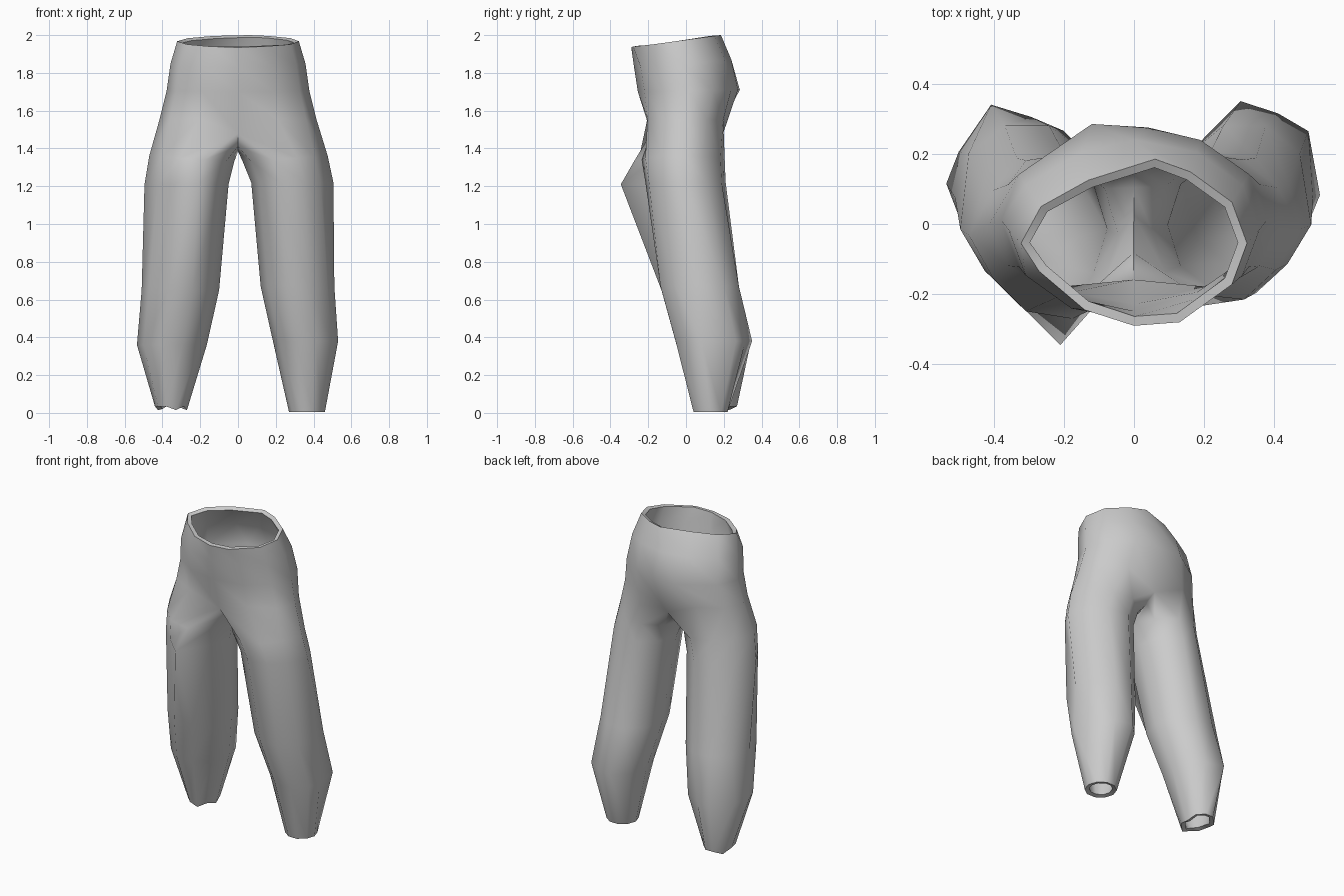
import bpy, bmesh
from math import sin, cos, pi, radians

if "Cube" in bpy.data.objects:
    bpy.data.objects.remove(bpy.data.objects["Cube"])

bm = bmesh.new()

# Hip rings: half width, front y, back y, front z, back z
HIPS = [(0.322, -0.29, 0.18, 1.935, 2.0),
        (0.357, -0.275, 0.24, 1.83, 1.87),
        (0.378, -0.255, 0.275, 1.70, 1.71),
        (0.415, -0.235, 0.228, 1.56, 1.55)]

# Leg rings: z, inner x, outer x, front y, back y
LEFT = [(1.36, -0.02, -0.47, -0.27, 0.205),
        (1.21, -0.05, -0.495, -0.24, 0.21),
        (0.65, -0.10, -0.51, -0.13, 0.28),
        (0.36, -0.165, -0.535, -0.05, 0.34),
        (0.035, -0.27, -0.44, 0.05, 0.27)]
RIGHT = [(1.36, 0.025, 0.475, -0.235, 0.205),
         (1.22, 0.07, 0.505, -0.215, 0.21),
         (0.67, 0.12, 0.51, -0.135, 0.28),
         (0.38, 0.185, 0.53, -0.055, 0.34),
         (0.005, 0.27, 0.46, 0.04, 0.22)]

# Thigh corners are drawn in so the legs flow out of the hips
PINCH = [1, 0.91, 0.85, 1, 0.87, 0.9, 1, 1, 1, 1]


def hip_ring(w, yf, yb, zf, zb):
    """Twelve points, starting at front centre and running towards +x."""
    ring = []
    for k in range(12):
        a = k * pi / 6
        t = (1 - cos(a)) / 2
        ring.append(bm.verts.new((w * sin(a), yf + (yb - yf) * t, zf + (zb - zf) * t)))
    return ring


def leg_ring(z, xi, xo, yf, yb):
    """Ten points: front, five outer, back, three inner."""
    cx, cy = (xi + xo) / 2, (yf + yb) / 2
    ring = []
    for k in range(10):
        a = radians(-72 - 36 * k)
        r = PINCH[k] if z > 1 else 1
        x = cx + (xi - cx) * cos(a) * r
        y = cy + (yb - cy) / 0.951 * sin(a) * r
        # highest ring dips towards the crotch
        dip = 0.03 * (1 + cos(a)) / 2 if z > 1.3 else 0
        ring.append(bm.verts.new((x, y, z - dip)))
    return ring


def bridge(a, b):
    n = len(a)
    for i in range(n):
        j = (i + 1) % n
        bm.faces.new((a[i], a[j], b[j], b[i]))


# Waist and seat
hips = [hip_ring(*h) for h in HIPS]
for a, b in zip(hips, hips[1:]):
    bridge(a, b)
base = hips[-1]
base[0].co = (0, -0.185, 1.48)
base[6].co = (0, 0.19, 1.46)

# Lopsided waistband and seat: ring, point, x, y
for ring, k, x, y in ((0, 6, 0.06, 0.185), (0, 7, -0.13, 0.125), (0, 8, -0.265, 0.05),
                      (0, 10, -0.27, -0.135), (0, 11, -0.14, -0.245), (0, 1, 0.13, -0.28),
                      (1, 7, -0.15, 0.205), (2, 7, -0.12, 0.285), (2, 6, 0.04, 0.275)):
    hips[ring][k].co.xy = (x, y)

# Crotch strip from back to front
crotch = [bm.verts.new(p) for p in ((0, 0.12, 1.41), (0, 0.03, 1.385), (0, -0.10, 1.41))]

# Legs
tops = {"right": base[0:7] + crotch,
        "left": [base[0]] + base[:5:-1][:5] + [base[6]] + crotch}
legs = {}
for side, spec in (("right", RIGHT), ("left", LEFT)):
    legs[side] = rings = [tops[side]] + [leg_ring(*s) for s in spec]
    for a, b in zip(rings, rings[1:]):
        bridge(a, b)

# Pulled fold on the front of the left thigh
legs["left"][2][0].co = (-0.21, -0.345, 1.21)
# Lopsided calves
for side, k, dy in (("left", 3, -0.03), ("left", 4, -0.06), ("left", 6, -0.035),
                    ("right", 3, -0.06), ("right", 5, -0.025), ("right", 6, 0.01)):
    legs[side][4][k].co.y += dy
# Uneven left hem
for k in (0, 4, 8):
    legs["left"][-1][k].co.z -= 0.02

bmesh.ops.recalc_face_normals(bm, faces=bm.faces)
mesh = bpy.data.meshes.new("trousers")
bm.to_mesh(mesh)
bm.free()
trousers = bpy.data.objects.new("trousers", mesh)
bpy.context.collection.objects.link(trousers)
bpy.context.view_layer.objects.active = trousers
trousers.select_set(True)

# Cloth thickness with an inner lining
cloth = trousers.modifiers.new("cloth", 'SOLIDIFY')
cloth.thickness = 0.027
cloth.offset = -1
bpy.ops.object.modifier_apply(modifier=cloth.name)
bpy.ops.object.shade_smooth_by_angle(angle=radians(78))
